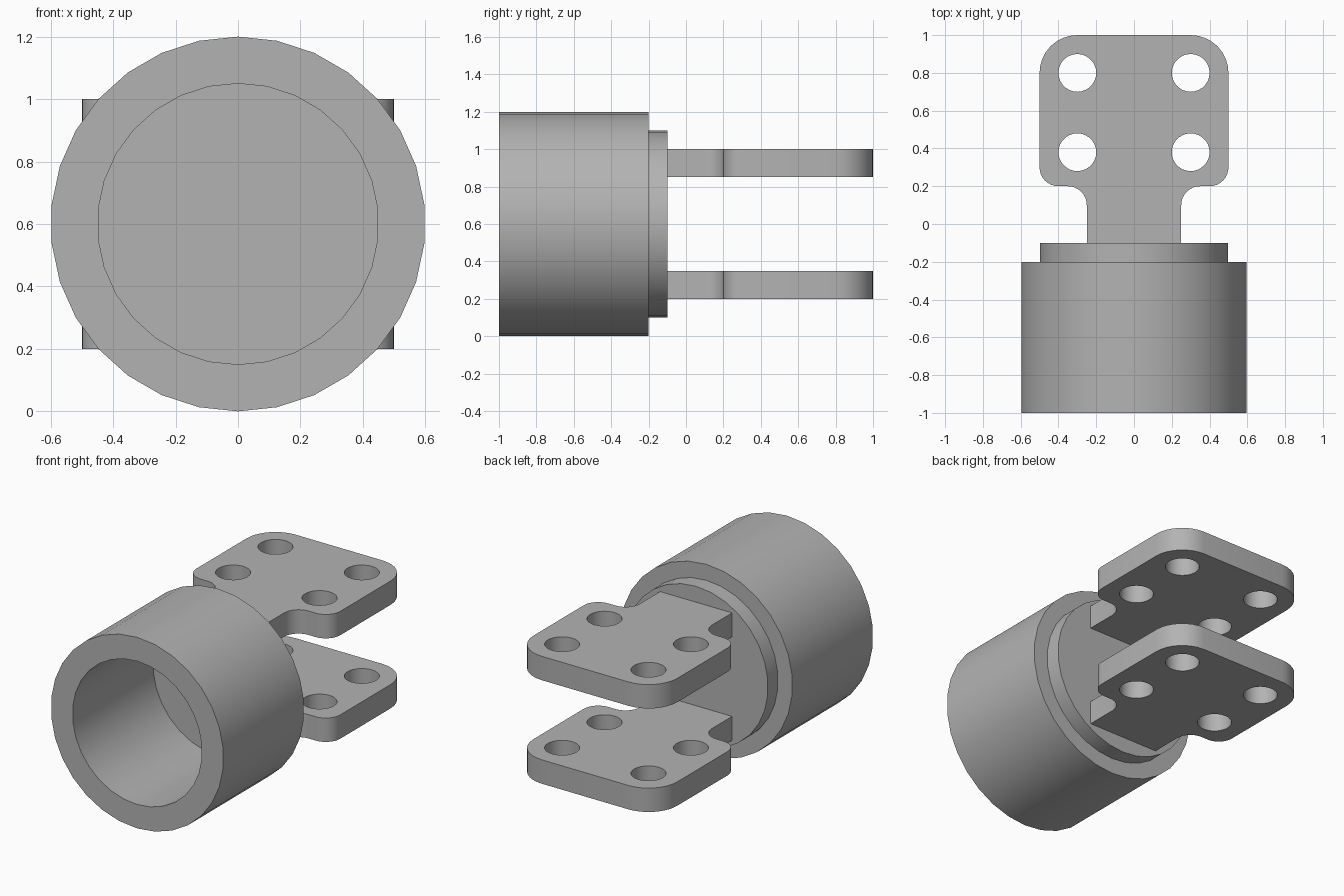
import bpy
import bmesh
from math import sin, cos, pi, radians

cube = bpy.data.objects.get("Cube")
if cube:
    bpy.data.objects.remove(cube, do_unlink=True)

# Single plain grey for the whole part
GREY = (0.45, 0.45, 0.45, 1.0)
grey = bpy.data.materials.new("machined_grey")
grey.use_nodes = True
grey.diffuse_color = GREY
grey.node_tree.nodes["Principled BSDF"].inputs["Base Color"].default_value = GREY

AXIS_Z = 0.6
SIDES = 30


def finish(obj):
    """Assign the material and smooth the curved faces, keeping hard edges."""
    obj.data.materials.clear()
    obj.data.materials.append(grey)
    bpy.ops.object.select_all(action="DESELECT")
    obj.select_set(True)
    bpy.context.view_layer.objects.active = obj
    bpy.ops.object.shade_smooth_by_angle(angle=radians(30))


def lathe(name, profile):
    """Revolve (radius, y) points about the horizontal y axis; caps both ends."""
    bm = bmesh.new()
    rings = []
    for r, y in profile:
        rings.append([bm.verts.new((r * sin(2 * pi * i / SIDES), y,
                                    AXIS_Z + r * cos(2 * pi * i / SIDES)))
                      for i in range(SIDES)])
    for a, b in zip(rings, rings[1:]):
        for i in range(SIDES):
            j = (i + 1) % SIDES
            bm.faces.new((a[i], a[j], b[j], b[i]))
    bm.faces.new(rings[0])
    bm.faces.new(rings[-1])
    bmesh.ops.recalc_face_normals(bm, faces=bm.faces)
    mesh = bpy.data.meshes.new(name)
    bm.to_mesh(mesh)
    bm.free()
    obj = bpy.data.objects.new(name, mesh)
    bpy.context.collection.objects.link(obj)
    finish(obj)


def arc(cx, cy, r, start, end, steps=8):
    """Points on an arc, angles in degrees."""
    angles = [radians(start + (end - start) * i / steps) for i in range(steps + 1)]
    return [(cx + r * cos(a), cy + r * sin(a)) for a in angles]


def plate(name, z_low, thickness):
    """Necked, rounded plate with four bolt holes."""
    # Right half of the outline, from the neck root to the far end
    half = [(0.25, -0.12)]
    half += arc(0.35, 0.1, 0.1, 180, 90)
    half += arc(0.4, 0.3, 0.1, -90, 0)
    half += arc(0.3, 0.8, 0.2, 0, 90)
    loops = [half + [(-x, y) for x, y in reversed(half)]]
    for x in (-0.3, 0.3):
        for y in (0.38, 0.8):
            loops.append(arc(x, y, 0.1, 0, 360, 28)[:-1])

    # Filled flat curve, extruded to the plate thickness
    curve = bpy.data.curves.new(name, "CURVE")
    curve.dimensions = "2D"
    curve.fill_mode = "BOTH"
    curve.extrude = thickness / 2
    for loop in loops:
        spline = curve.splines.new("POLY")
        spline.points.add(len(loop) - 1)
        for point, (x, y) in zip(spline.points, loop):
            point.co = (x, y, 0, 1)
        spline.use_cyclic_u = True
    obj = bpy.data.objects.new(name, curve)
    obj.location.z = z_low + thickness / 2
    bpy.context.collection.objects.link(obj)
    bpy.ops.object.select_all(action="DESELECT")
    obj.select_set(True)
    bpy.context.view_layer.objects.active = obj
    bpy.ops.object.convert(target="MESH")
    obj = bpy.context.view_layer.objects.active

    # Weld caps to walls
    bm = bmesh.new()
    bm.from_mesh(obj.data)
    bmesh.ops.remove_doubles(bm, verts=bm.verts, dist=0.0005)
    bmesh.ops.recalc_face_normals(bm, faces=bm.faces)
    bm.to_mesh(obj.data)
    bm.free()
    finish(obj)


# Hollow socket with a stepped boss on its closed end
lathe("socket_body", [(0.45, -0.2), (0.45, -1.0), (0.6, -1.0),
                      (0.6, -0.2), (0.5, -0.2), (0.5, -0.1)])

# Pair of clevis plates
plate("upper_plate", 0.85, 0.15)
plate("lower_plate", 0.2, 0.15)
